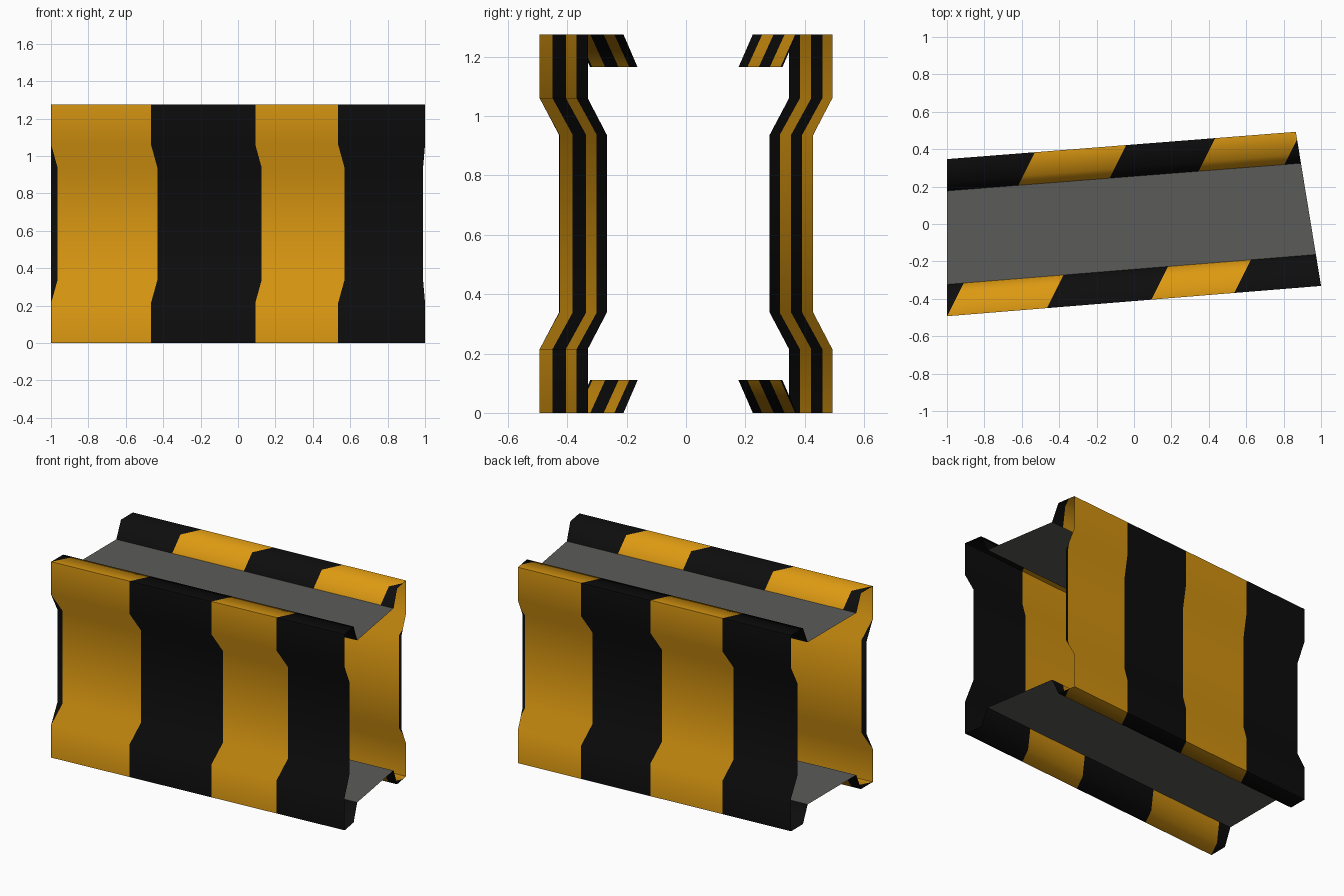
import bpy, bmesh, math
from mathutils import Vector

if "Cube" in bpy.data.objects:
    bpy.data.objects.remove(bpy.data.objects["Cube"])


def material(name, rgb):
    m = bpy.data.materials.new(name)
    m.diffuse_color = (*rgb, 1)
    m.use_nodes = True
    m.node_tree.nodes["Principled BSDF"].inputs["Base Color"].default_value = m.diffuse_color
    return m


BLACK = material("black", (0.004, 0.004, 0.004))
ORANGE = material("warning orange", (0.72, 0.32, 0.006))
GREY = material("grey", (0.105, 0.105, 0.098))

H = 1.275      # full height
LIP = 0.17     # inward reach of the lip
SLANT = 0.5    # stripe boundaries follow x - SLANT * y = constant
SKEW = 0.1636  # slope of the angled right end

# Lower half of the wall profile: (distance inward, height), mirrored for the top
half = [(LIP, 0.11), (0.122, 0), (0, 0), (0, 0.215), (0.065, 0.338)]
profile = half + [(d, H - z) for d, z in reversed(half)]

FRONT = (-0.493, 0.081, 1)    # y at left end, slope, inward direction
BACK = (0.347, 0.0782, -1)


def ends(wall, d, z):
    """Left and right end points of a line running along the wall."""
    y0, m, inward = wall
    y0 += inward * d
    x = (1 - SKEW * (y0 + m + 0.331)) / (1 + SKEW * m)
    return Vector((-1, y0, z)), Vector((x, y0 + m * (x + 1), z))


def finish(name, bm, mats):
    me = bpy.data.meshes.new(name)
    bm.to_mesh(me)
    bm.free()
    for m in mats:
        me.materials.append(m)
    ob = bpy.data.objects.new(name, me)
    bpy.context.collection.objects.link(ob)
    return ob


def build_wall(name, wall, cuts):
    bm = bmesh.new()
    rows = [[bm.verts.new(p) for p in ends(wall, d, z)] for d, z in profile]
    for (a, b), (c, e) in zip(rows, rows[1:]):
        loop = (a, b, e, c)
        bm.faces.new(loop if wall[2] > 0 else loop[::-1])
    # slanted stripe cuts
    for s in cuts:
        bmesh.ops.bisect_plane(bm, geom=bm.verts[:] + bm.edges[:] + bm.faces[:],
                               plane_co=(s, 0, 0), plane_no=(1, -SLANT, 0), dist=1e-5)
    for f in bm.faces:
        c = f.calc_center_median()
        f.material_index = sum(c.x - SLANT * c.y > s for s in cuts) % 2
    ob = finish(name, bm, [BLACK, ORANGE])
    bpy.ops.object.select_all(action='DESELECT')
    ob.select_set(True)
    bpy.context.view_layer.objects.active = ob
    bpy.ops.object.shade_smooth_by_angle(angle=math.radians(75))


def build_plate(name, z, up):
    bm = bmesh.new()
    a, b = ends(FRONT, LIP, z)
    c, d = ends(BACK, LIP, z)
    loop = [bm.verts.new(p) for p in (a, b, d, c)]
    bm.faces.new(loop if up else loop[::-1])
    finish(name, bm, [GREY])


# Striped side walls
build_wall("front_wall", FRONT, [-0.752, -0.24, 0.295, 0.72])
build_wall("back_wall", BACK, [-0.722, -0.252, 0.205, 0.645])

# Flat plates joining the lips
build_plate("top_plate", H - 0.11, True)
build_plate("bottom_plate", 0.11, False)
